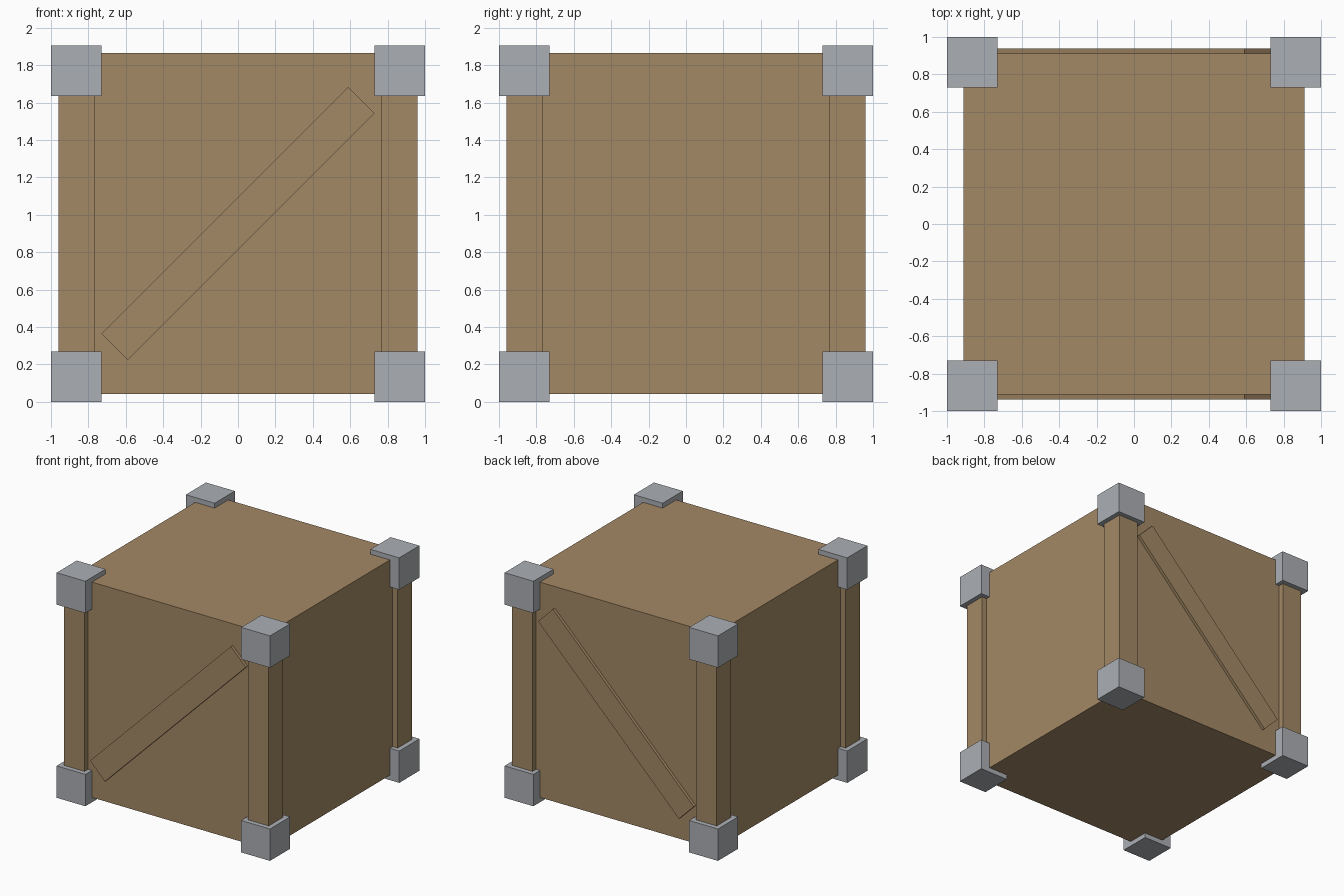
import bpy
from math import radians
from itertools import product

if "Cube" in bpy.data.objects:
    bpy.data.objects.remove(bpy.data.objects["Cube"], do_unlink=True)


def make_material(name, color):
    mat = bpy.data.materials.new(name)
    mat.use_nodes = True
    mat.diffuse_color = color
    mat.node_tree.nodes["Principled BSDF"].inputs["Base Color"].default_value = color
    return mat


wood = make_material("wood", (0.37, 0.25, 0.13, 1))
metal = make_material("metal", (0.41, 0.43, 0.46, 1))


def box(name, center, size, mat, tilt=0):
    bpy.ops.mesh.primitive_cube_add(size=1, location=center, rotation=(0, tilt, 0))
    obj = bpy.context.object
    obj.name = name
    obj.scale = size
    bpy.ops.object.transform_apply(location=False, rotation=False, scale=True)
    obj.data.materials.append(mat)
    return obj


MID = 0.953      # height of the crate's centre
CAP = 0.27       # corner cap edge length

# Main crate body
box("crate_body", (0, 0, MID), (1.824, 1.824, 1.824), wood)

# Upright posts on the four vertical edges
for x, y in product((-1, 1), repeat=2):
    side = ("front" if y < 0 else "back") + ("_left" if x > 0 else "_right")
    box(side + "_post", (x * 0.863, y * 0.863, MID), (0.193, 0.193, 1.6), wood)

    # Metal caps at the bottom and top of each post
    for z, level in ((-1, "bottom"), (1, "top")):
        center = (x * (1 - CAP / 2), y * (1 - CAP / 2), MID + z * (MID - CAP / 2))
        box(f"{side}_{level}_cap", center, (CAP, CAP, CAP), metal)

# Diagonal braces on the front and back
for y, side in ((-1, "front"), (1, "back")):
    box(side + "_brace", (0, y * 0.913, MID), (1.867, 0.05, 0.197), wood, radians(-45))
